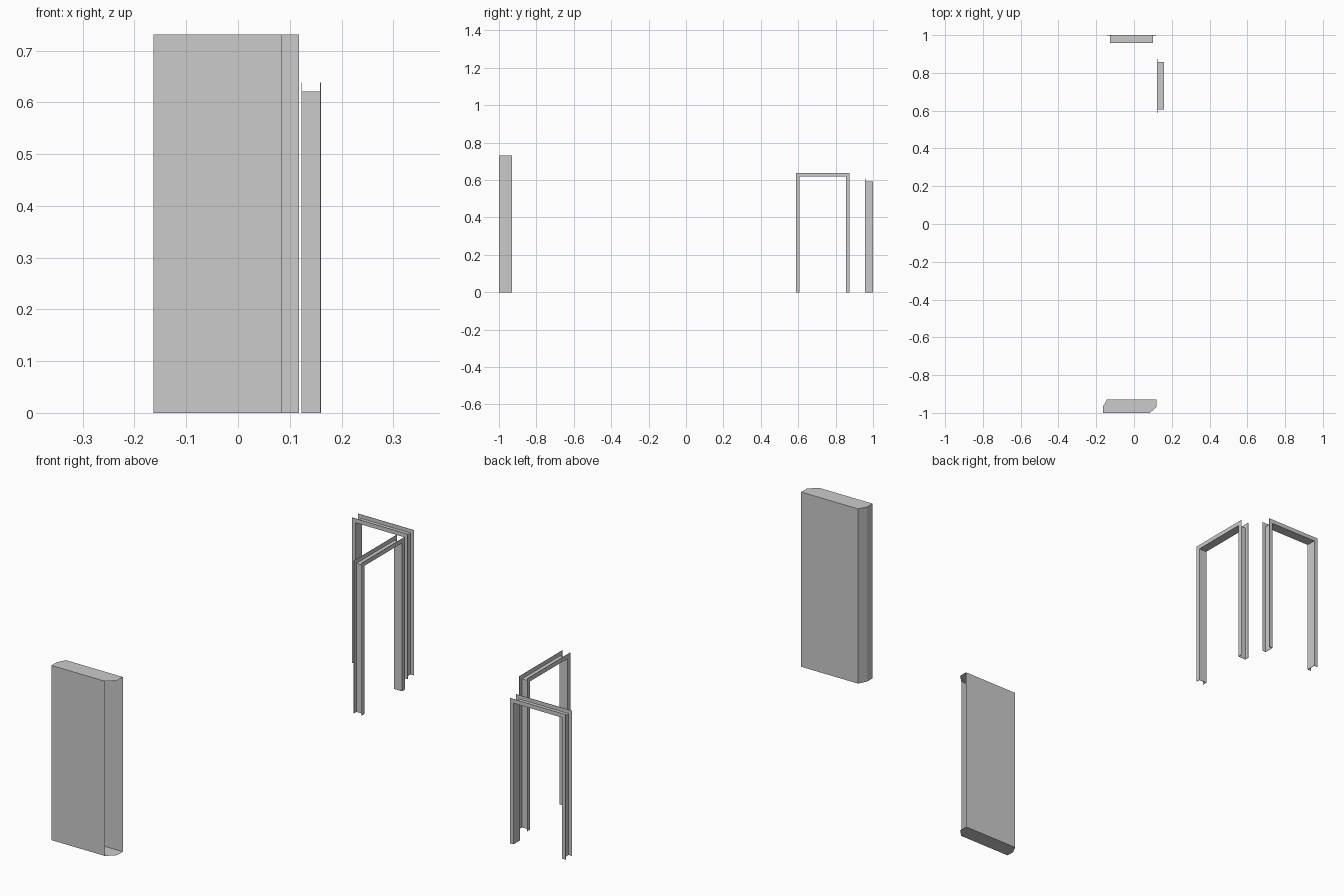
import bpy, bmesh

if "Cube" in bpy.data.objects:
    bpy.data.objects.remove(bpy.data.objects["Cube"])


def finish(bm, name):
    bmesh.ops.recalc_face_normals(bm, faces=bm.faces)
    mesh = bpy.data.meshes.new(name)
    bm.to_mesh(mesh)
    bm.free()
    obj = bpy.data.objects.new(name, mesh)
    bpy.context.collection.objects.link(obj)
    return obj


def channel_frame(name, inner, head, width, depth, along_y=False, t=0.0015):
    """Sweep a C-shaped channel up one jamb, across the head, down the other."""
    a, b = inner
    d0, d1 = depth
    profile = [(0, d0), (width, d0), (width, d0 + t), (t, d0 + t),
               (t, d1 - t), (width, d1 - t), (width, d1), (0, d1)]
    stations = [lambda o: (a - o, 0), lambda o: (a - o, head + o),
                lambda o: (b + o, head + o), lambda o: (b + o, 0)]
    bm = bmesh.new()
    rings = []
    for place in stations:
        ring = []
        for o, d in profile:
            u, z = place(o)
            ring.append(bm.verts.new((d, u, z) if along_y else (u, d, z)))
        rings.append(ring)
    n = len(profile)
    for r0, r1 in zip(rings, rings[1:]):
        for i in range(n):
            j = (i + 1) % n
            bm.faces.new((r0[i], r0[j], r1[j], r1[i]))
    bm.faces.new(rings[0])
    bm.faces.new(rings[-1])
    return finish(bm, name)


def open_panel(name, plan, height):
    """Thin-shelled slab with chamfered corners; the right end stays open."""
    bm = bmesh.new()
    low = [bm.verts.new((x, y, 0)) for x, y in plan]
    top = [bm.verts.new((x, y, height)) for x, y in plan]
    bm.faces.new(low)
    bm.faces.new(top)
    # walls stop before the last two edges (right chamfer and right side)
    for i in range(len(plan) - 2):
        bm.faces.new((low[i], low[i + 1], top[i + 1], top[i]))
    return finish(bm, name)


# Door slab
open_panel("door_panel",
           [(0.118, -0.93), (-0.145, -0.93), (-0.163, -0.965),
            (-0.163, -1.0), (0.085, -1.0), (0.118, -0.968)], 0.731)

# Door frames
channel_frame("back_door_frame", (-0.126, 0.098), 0.59, 0.0175, (0.957, 1.0))
channel_frame("side_door_frame", (0.607, 0.856), 0.62, 0.0185, (0.1225, 0.16),
              along_y=True)
